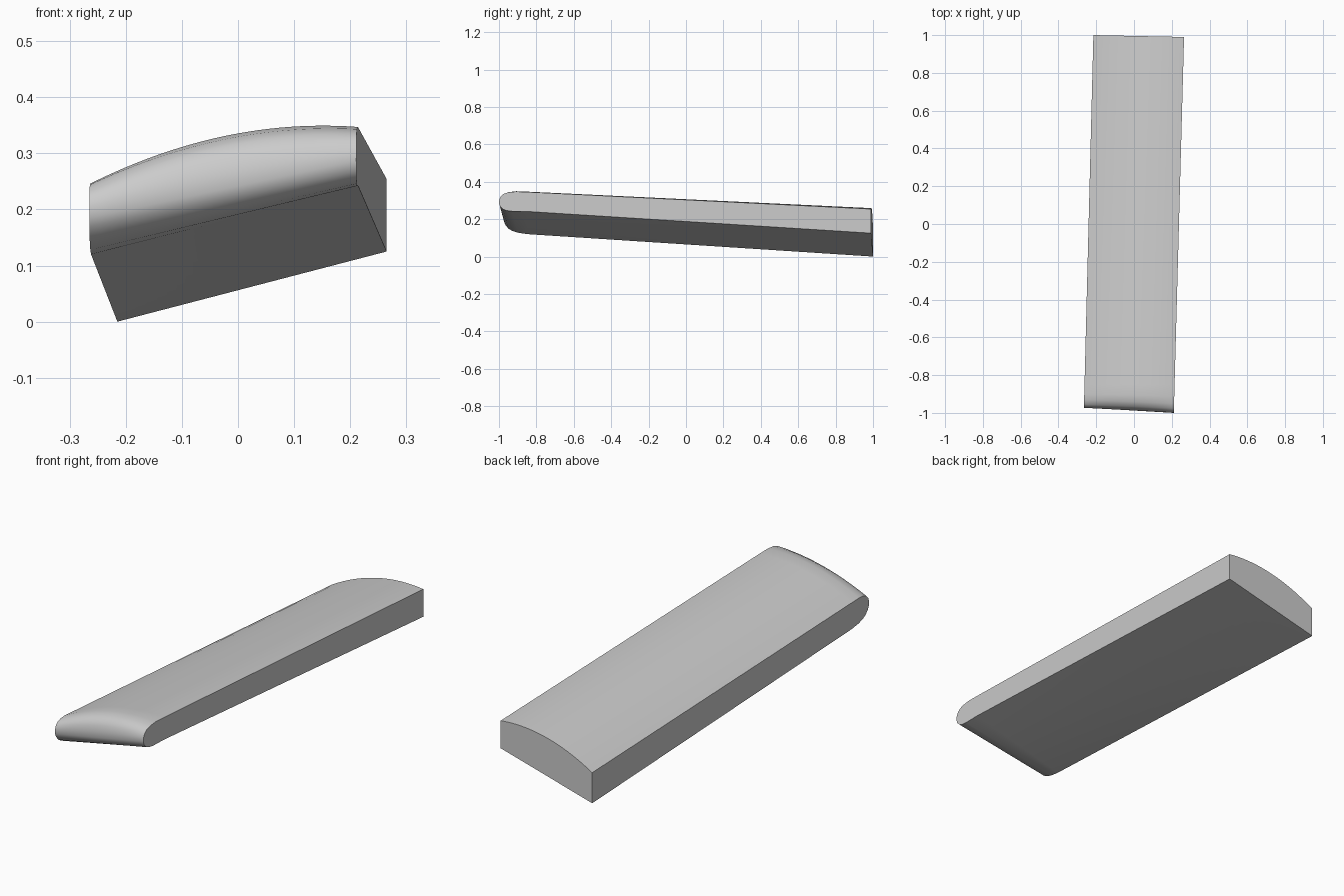
import bpy, bmesh

if "Cube" in bpy.data.objects:
    bpy.data.objects.remove(bpy.data.objects["Cube"])

# Side profiles (y, z): top back, round the nose, to bottom back
left = [(1.0, .143), (-.85, .243), (-.90, .246), (-.93, .244), (-.955, .235),
        (-.967, .222), (-.973, .205), (-.972, .185), (-.966, .17), (-.95, .15),
        (-.93, .138), (-.90, .128), (-.85, .120), (1.0, 0)]
right = [(.99, .254), (-.85, .345), (-.91, .347), (-.95, .343), (-.975, .335),
         (-.99, .322), (-.998, .305), (-1.0, .287), (-.994, .268), (-.978, .253),
         (-.96, .246), (-.93, .242), (-.85, .241), (.99, .125)]
# Height of the crown carried by each profile point
crown = [.042, .034, .034, .031, .026, .018, .008] + [0] * 7
STEPS = 24


def left_x(y):
    return -.215 - .05 * (1 - y) / 1.97


def right_x(y):
    return .265 - .054 * (.99 - y) / 1.98


# Slab: loft between the two side profiles, adding the arched top
bm = bmesh.new()
cols = []
for i in range(STEPS + 1):
    t = i / STEPS
    col = []
    for (ly, lz), (ry, rz), c in zip(left, right, crown):
        x = left_x(ly) * (1 - t) + right_x(ry) * t
        y = ly * (1 - t) + ry * t
        z = lz * (1 - t) + rz * t + c * 4 * t * (1 - t)
        col.append(bm.verts.new((x, y, z)))
    cols.append(col)
for a, b in zip(cols, cols[1:]):
    for j in range(len(left) - 1):
        bm.faces.new((a[j], a[j + 1], b[j + 1], b[j]))

# Flat sides and back end
bm.faces.new(cols[0])
bm.faces.new(cols[-1][::-1])
bm.faces.new([c[0] for c in cols] + [c[-1] for c in reversed(cols)])
bmesh.ops.recalc_face_normals(bm, faces=bm.faces)

mesh = bpy.data.meshes.new("arched_slab")
bm.to_mesh(mesh)
bm.free()
slab = bpy.data.objects.new("arched_slab", mesh)
bpy.context.collection.objects.link(slab)
bpy.context.view_layer.objects.active = slab
slab.select_set(True)
bpy.ops.object.shade_smooth_by_angle(angle=0.6)
